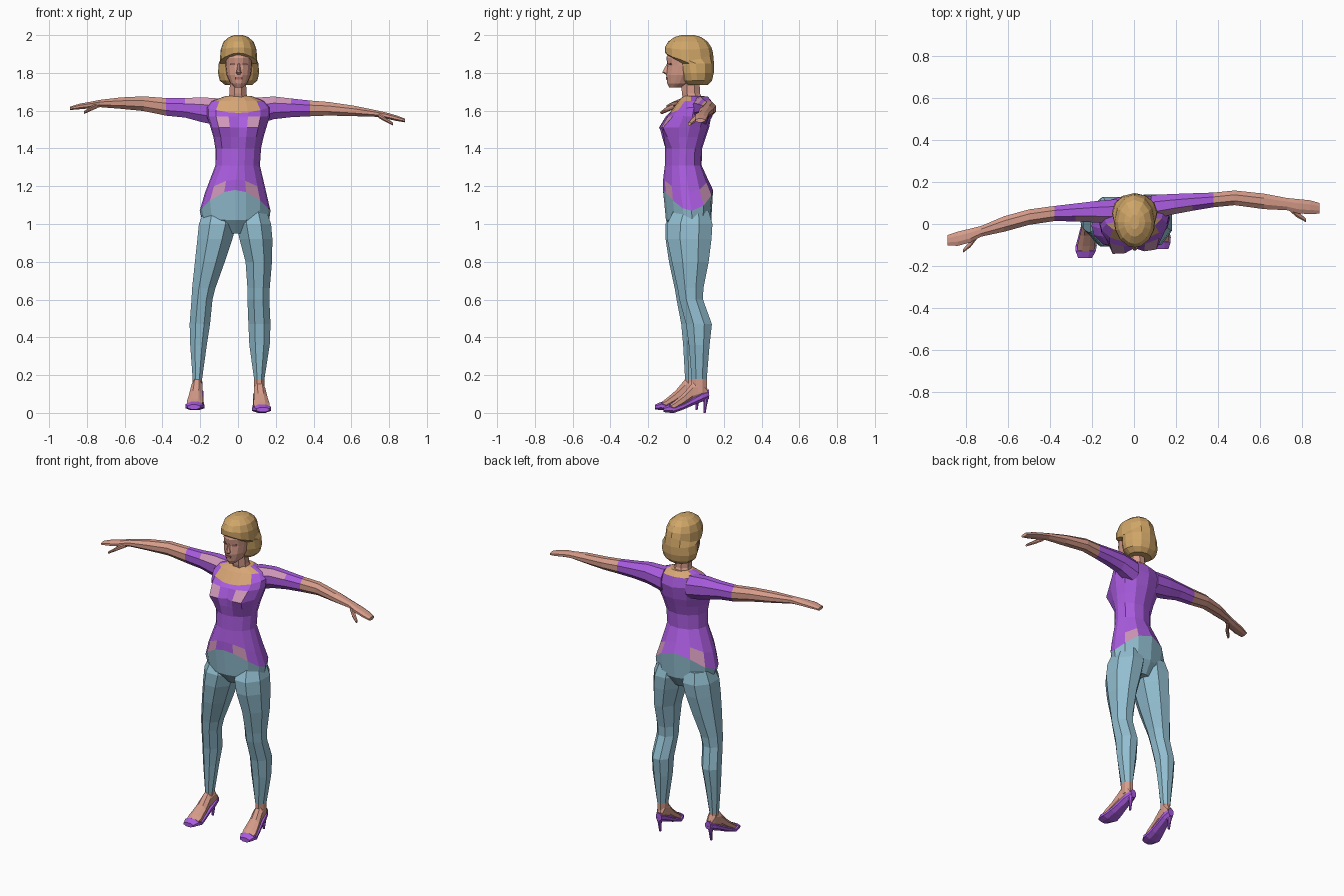
import bpy, bmesh, math

def lin(c):
    return tuple((v / 255 / 12.92) if v < 11 else ((v / 255 + 0.055) / 1.055) ** 2.4 for v in c) + (1,)

MATS = {}
for mat_name, rgb in {"skin": (214, 156, 138), "tan_skin": (216, 166, 118), "purple_cloth": (170, 92, 224),
                      "mauve_cloth": (208, 152, 186), "blue_trousers": (146, 190, 208), "blonde_hair": (208, 166, 104),
                      "lip_red": (178, 104, 98), "eye_shade": (140, 96, 90)}.items():
    m = bpy.data.materials.new(mat_name)
    m.diffuse_color = lin(rgb)
    MATS[mat_name] = m

FINE = [0, 18, 45, 70, 90, 120, 150, 180, -150, -120, -90, -70, -45, -18]
EIGHT = [k * 45 + 22.5 for k in range(8)]


def loft(name, rings, paint):
    """Skin a list of point rings; paint(centre, normal, band, side) gives the colour."""
    bm = bmesh.new()
    loops = [[bm.verts.new(p) for p in ring] for ring in rings]
    n = len(loops[0])
    tags = {}
    for i in range(len(loops) - 1):
        for j in range(n):
            k = (j + 1) % n
            f = bm.faces.new((loops[i][j], loops[i][k], loops[i + 1][k], loops[i + 1][j]))
            tags[f] = (i, j)
    tags[bm.faces.new(loops[0][::-1])] = (0, 0)
    tags[bm.faces.new(loops[-1])] = (len(loops) - 2, 0)
    bmesh.ops.recalc_face_normals(bm, faces=bm.faces[:])
    me = bpy.data.meshes.new(name)
    used = []
    for f, (i, j) in tags.items():
        col = paint if isinstance(paint, str) else paint(f.calc_center_median(), f.normal, i, j)
        if col not in used:
            used.append(col)
            me.materials.append(MATS[col])
        f.material_index = used.index(col)
    bm.to_mesh(me)
    bm.free()
    ob = bpy.data.objects.new(name, me)
    bpy.context.collection.objects.link(ob)
    return ob


def oval(z, xl, xr, yf, yb, drop=0.0, bust=0.0, angles=EIGHT, shear=0.0):
    """Horizontal ring between the given limits; drop lowers the sides, bust pushes the front out."""
    cx, cy, rx, ry = (xl + xr) / 2, (yf + yb) / 2, (xr - xl) / 2, (yb - yf) / 2
    fit = 1 / max(math.cos(math.radians(a)) for a in angles)
    pts = []
    for a in angles:
        s, c = math.sin(math.radians(a)), math.cos(math.radians(a))
        x = cx + rx * s * fit
        push = bust * {18: 0.5, 45: 1.0, 70: 0.3}.get(abs(a), 0)
        pts.append((x, cy - ry * c * fit - push + shear * x, z - drop * s * s))
    return pts


def upright(x, y, z, ry, rz):
    """Ring across an arm."""
    return [(x, y + ry * 1.05 * math.cos(math.radians(a)), z + rz * 1.05 * math.sin(math.radians(a))) for a in EIGHT]


def across(x, y, zb, zt, w):
    """Ring across a foot."""
    c, h = (zb + zt) / 2, (zt - zb) / 2
    return [(x + w * 1.05 * math.cos(math.radians(a)), y, c + h * 1.05 * math.sin(math.radians(a))) for a in EIGHT]


# Torso with top, neckline and trouser waist
def torso_paint(c, n, i, j):
    if i < 2:
        return "blue_trousers"
    if i == 2 and j in (1, 12, 5, 8):
        return "mauve_cloth"
    if i == 7 and j in (1, 12):
        return "mauve_cloth"
    if (i == 9 and j in (0, 1, 12, 13)) or (i >= 10 and abs(c.x) < 0.095):
        return "tan_skin"
    return "purple_cloth"

torso = [(0.95, -0.10, 0.07, -0.05, 0.09), (1.02, -0.19, 0.165, -0.105, 0.135),
         (1.18, -0.203, 0.172, -0.12, 0.145, 0.11), (1.235, -0.175, 0.15, -0.12, 0.118, 0.07),
         (1.31, -0.12, 0.116, -0.112, 0.083), (1.40, -0.12, 0.122, -0.11, 0.085),
         (1.46, -0.13, 0.135, -0.115, 0.105, 0, 0.025), (1.51, -0.145, 0.15, -0.115, 0.122, 0, 0.052),
         (1.57, -0.165, 0.168, -0.10, 0.133, 0, 0.015), (1.588, -0.165, 0.168, -0.085, 0.137, -0.03),
         (1.65, -0.14, 0.14, -0.04, 0.122), (1.678, -0.065, 0.07, -0.015, 0.095)]
loft("torso", [oval(*(list(t) + [0, 0])[:7], angles=FINE, shear=0.1) for t in torso], torso_paint)

# Arms with short sleeves, hands and thumbs
def arm_paint(c, n, i, j):
    if abs(c.x) > 0.38:
        return "skin"
    if 0.12 < abs(c.x) < 0.28 and n.z > 0.2 and n.y < -0.3:
        return "mauve_cloth"
    return "purple_cloth"

arms = {
    "right": [(-.08, .06, 1.59, .06, .075), (-.19, .058, 1.605, .052, .068), (-.28, .055, 1.615, .044, .053),
              (-.38, .05, 1.62, .037, .048), (-.50, .033, 1.637, .038, .04), (-.62, 0, 1.64, .038, .031),
              (-.73, -.035, 1.638, .026, .02), (-.78, -.055, 1.63, .034, .018), (-.84, -.07, 1.622, .035, .015),
              (-.89, -.078, 1.612, .026, .009)],
    "left": [(.08, .08, 1.595, .06, .075), (.19, .095, 1.615, .05, .062), (.28, .105, 1.615, .043, .051),
             (.38, .115, 1.612, .036, .043), (.48, .125, 1.61, .036, .037), (.62, .108, 1.598, .038, .028),
             (.73, .095, 1.585, .03, .018), (.78, .085, 1.575, .035, .017), (.84, .08, 1.56, .034, .015),
             (.885, .075, 1.548, .026, .01)]}
thumbs = {"right": [(-.745, -.05, 1.628, .016, .015), (-.78, -.095, 1.61, .016, .012), (-.815, -.128, 1.59, .009, .008)],
          "left": [(.745, .075, 1.575, .016, .015), (.78, .045, 1.553, .016, .012), (.82, .018, 1.53, .009, .008)]}
for side in arms:
    loft(side + "_arm", [upright(*r) for r in arms[side]], arm_paint)
    loft(side + "_thumb", [upright(*r) for r in thumbs[side]], "skin")

# Legs, trousers down to the bare ankle
legs = {
    "right": [(1.07, -.18, -.03, -.075, .11), (1.0, -.207, -.008, -.108, .13), (.92, -.215, -.03, -.108, .122),
              (.80, -.228, -.07, -.09, .10), (.66, -.243, -.12, -.06, .07), (.60, -.246, -.135, -.05, .065),
              (.47, -.256, -.148, -.025, .09), (.36, -.253, -.165, -.015, .075), (.18, -.24, -.19, -.005, .055),
              (.11, -.24, -.19, -.005, .055)],
    "left": [(1.07, 0, .15, -.065, .12), (1.0, -.008, .175, -.1, .14), (.92, .008, .182, -.1, .135),
             (.80, .04, .18, -.075, .12), (.66, .05, .168, -.045, .092), (.60, .05, .166, -.035, .09),
             (.47, .055, .172, 0, .137), (.36, .06, .168, .015, .125), (.18, .085, .14, .03, .11),
             (.11, .085, .14, .03, .11)]}
for side, rings in legs.items():
    loft(side + "_leg", [oval(*r) for r in rings], lambda c, n, i, j: "skin" if c.z < 0.18 else "blue_trousers")

# Feet, pumps and heels: (offset along y, bottom, top, half width)
foot = [(.045, .09, .13, .02), (.02, .075, .18, .027), (-.03, .06, .165, .03), (-.08, .035, .105, .037),
        (-.13, .012, .062, .044), (-.16, .01, .04, .038)]
shoe = [(.055, .075, .125, .02), (.02, .06, .115, .032), (-.03, .04, .085, .035), (-.08, .018, .055, .043),
        (-.13, .0, .035, .052), (-.155, .0, .046, .049), (-.188, .004, .03, .034)]
for side, ax, ay, lift, toe in (("right", -.215, .025, .014, .1), ("left", .112, .068, 0, -.1)):
    for part, rings, col in (("foot", foot, "skin"), ("shoe", shoe, "purple_cloth")):
        loft(f"{side}_{part}", [across(ax + toe * d, ay + d, b + lift, t + lift, w) for d, b, t, w in rings], col)
    loft(side + "_heel", [oval(z + lift, ax - r, ax + r, ay + d - r, ay + d + r)
                          for z, d, r in ((.095, .036, .02), (.05, .035, .01), (0, .03, .006))], "purple_cloth")

# Neck and head
def sym(rows, cx, angles=FINE):
    return [oval(z, cx - w, cx + w, yf, yb, d, angles=angles) for z, w, yf, yb, d in rows]

loft("neck", sym([(1.64, .06, -.01, .10, 0), (1.69, .045, -.022, .075, 0), (1.77, .042, -.025, .07, 0)], 0, EIGHT), "skin")
loft("head", sym([(1.722, .02, -.088, -.03, 0), (1.745, .045, -.1, .03, 0), (1.79, .064, -.105, .07, 0),
                  (1.84, .071, -.098, .08, 0), (1.88, .072, -.104, .08, 0), (1.93, .062, -.085, .08, 0)], .004), "skin")
loft("nose", [oval(z, .004 - w, .004 + w, yf, -.085) for z, w, yf in
              ((1.79, .010, -.104), (1.803, .014, -.126), (1.82, .009, -.117), (1.85, .006, -.1))], "skin")

# Painted lips and eyes as thin plates
def plate(name, x, y, z, w, h, turn, col):
    bpy.ops.mesh.primitive_cube_add(size=1, location=(x, y, z), rotation=(0, 0, turn))
    ob = bpy.context.object
    ob.name = name
    ob.scale = (w, 0.008, h)
    ob.data.materials.append(MATS[col])

plate("lips", .004, -.103, 1.772, .034, .012, 0, "lip_red")
for s, side in ((-1, "right"), (1, "left")):
    plate(side + "_eye", .004 + s * .032, -.087, 1.846, .03, .011, s * 0.5, "eye_shade")

# Bobbed hair, open round the face, with a raised parting
loft("hair", sym([(1.735, .07, .0, .115, 0), (1.76, .1, -.022, .138, 0), (1.80, .109, -.035, .147, 0),
                  (1.85, .105, -.045, .148, 0), (1.905, .099, -.111, .143, .04), (1.935, .095, -.112, .135, .012),
                  (1.965, .08, -.095, .115, 0), (1.99, .05, -.06, .08, 0), (2.0, .022, -.025, .045, 0)], .003),
     "blonde_hair")
